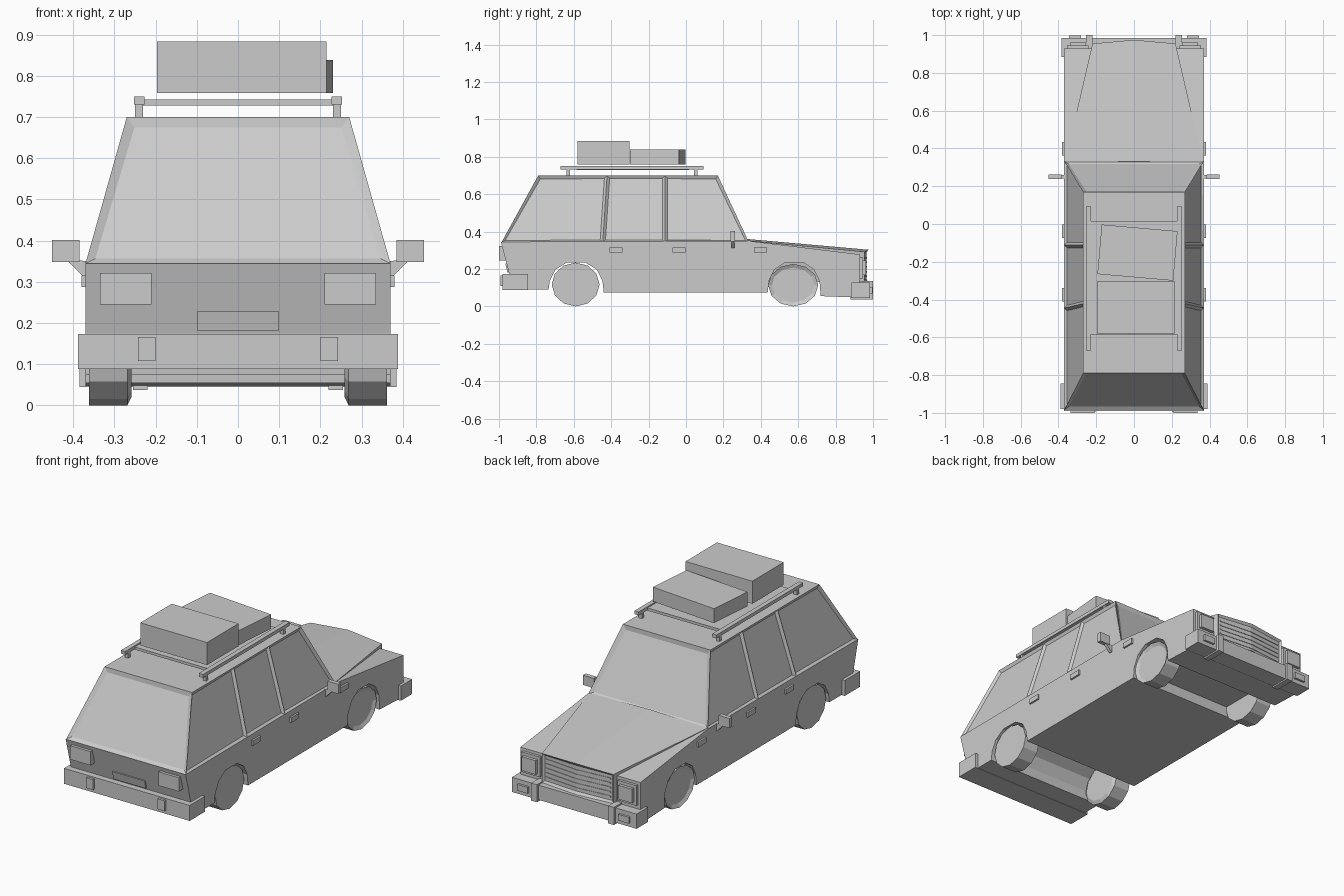
import bpy, bmesh, math
from mathutils import Vector, Matrix

if "Cube" in bpy.data.objects:
    bpy.data.objects.remove(bpy.data.objects["Cube"])


def finish(name, bm):
    bmesh.ops.recalc_face_normals(bm, faces=bm.faces[:])
    me = bpy.data.meshes.new(name)
    bm.to_mesh(me)
    bm.free()
    ob = bpy.data.objects.new(name, me)
    bpy.context.collection.objects.link(ob)
    return ob


def box(name, x, y, z, turn=0):
    """Box from (min, max) ranges, optionally turned about z."""
    bm = bmesh.new()
    bmesh.ops.create_cube(bm, size=1)
    for v in bm.verts:
        v.co = Vector(((x[1] - x[0]) * v.co.x, (y[1] - y[0]) * v.co.y, (z[1] - z[0]) * v.co.z))
        v.co = Matrix.Rotation(math.radians(turn), 3, 'Z') @ v.co
        v.co += Vector((sum(x) / 2, sum(y) / 2, sum(z) / 2))
    return finish(name, bm)


def pair(name, x, y, z):
    for side, s in (("right", 1), ("left", -1)):
        box(f"{name}_{side}", sorted((s * x[0], s * x[1])), y, z)


def hull(name, pts):
    bm = bmesh.new()
    for p in pts:
        bm.verts.new(p)
    bmesh.ops.convex_hull(bm, input=bm.verts[:])
    return finish(name, bm)


def arch(cy, y0, y1, z0, z1):
    """Wheel arch points from front edge y0 to rear edge y1."""
    r = (y1 - y0) / 2
    c = (y0 + y1) / 2
    mid = [(c - 0.97 * r * math.cos(a), 0.115 + 0.128 * math.sin(a))
           for a in (math.radians(d) for d in (10, 40, 70, 110, 140, 170))]
    return [(y0, z0)] + mid + [(y1, z1)]


# Lower body: side profile with both wheel arches, extruded across
profile = [(-0.99, 0.345), (-0.945, 0.175), (-0.945, 0.09)]
profile += arch(-0.59, -0.735, -0.44, 0.09, 0.075)
profile += arch(0.575, 0.437, 0.72, 0.075, 0.055)
profile += [(0.93, 0.047), (0.93, 0.278), (0.335, 0.35)]
bm = bmesh.new()
face = bm.faces.new([bm.verts.new((-0.37, y, z)) for y, z in profile])
ext = bmesh.ops.extrude_face_region(bm, geom=[face])
bmesh.ops.translate(bm, vec=(0.74, 0, 0), verts=[v for v in ext["geom"] if isinstance(v, bmesh.types.BMVert)])
finish("lower_body", bm)

# Cabin: tapered block with recessed windows
belt, roof = (-0.985, -0.445, -0.112, 0.335), (-0.79, -0.422, -0.112, 0.17)
bm = bmesh.new()
bot = {s: [bm.verts.new((s * 0.37, y, 0.345)) for y in belt] for s in (-1, 1)}
top = {s: [bm.verts.new((s * 0.27, y, 0.70)) for y in roof] for s in (-1, 1)}
sides = [bm.faces.new((bot[s][i], bot[s][i + 1], top[s][i + 1], top[s][i])) for s in (-1, 1) for i in range(3)]
ends = [bm.faces.new((bot[-1][i], bot[1][i], top[1][i], top[-1][i])) for i in (0, 3)]
for row in (bot, top):
    bm.faces.new(row[-1] + row[1][::-1])
bmesh.ops.recalc_face_normals(bm, faces=bm.faces[:])
bmesh.ops.inset_individual(bm, faces=sides, thickness=0.02, depth=-0.012)
bmesh.ops.inset_individual(bm, faces=ends, thickness=0.03, depth=-0.01)
finish("cabin", bm)

# Raised hood wedge ending in a pointed nose with a recessed grille
plan = [(-0.365, 0.33, 0.352), (0, 0.33, 0.36), (0.365, 0.33, 0.352),
        (0.22, 0.955, 0.292), (0, 0.975, 0.303), (-0.22, 0.955, 0.292)]
bm = bmesh.new()
up = [bm.verts.new(p) for p in plan]
low = [bm.verts.new((x, y, 0.13)) for x, y, z in plan]
walls = [bm.faces.new((low[i], low[(i + 1) % 6], up[(i + 1) % 6], up[i])) for i in range(6)]
for ring in (up, low):
    bm.faces.new((ring[0], ring[1], ring[4], ring[5]))
    bm.faces.new((ring[1], ring[2], ring[3], ring[4]))
bmesh.ops.recalc_face_normals(bm, faces=bm.faces[:])
bmesh.ops.inset_region(bm, faces=walls[3:5], thickness=0.015, depth=-0.01)
finish("hood_and_grille_frame", bm)

# Grille slats
for i in range(5):
    z = 0.16 + i * 0.025
    for s in (-1, 1):
        hull("grille_slat", [(x, y + d, z + h) for x, y in ((0, 0.962), (s * 0.2, 0.944))
                             for d in (-0.006, 0.006) for h in (-0.003, 0.005)])

# Front lamps and bumper
pair("headlight_housing", (0.24, 0.355), (0.92, 0.945), (0.15, 0.262))
pair("headlight", (0.255, 0.34), (0.94, 0.962), (0.167, 0.245))
box("front_bumper", (-0.385, 0.385), (0.885, 0.985), (0.045, 0.127))
pair("front_bumper_guard", (0.22, 0.255), (0.88, 1.0), (0.037, 0.135))
pair("bumper_lamp", (0.28, 0.345), (0.98, 0.997), (0.068, 0.103))

# Rear lamps, plate and bumper
pair("tail_light", (0.21, 0.335), (-1.0, -0.95), (0.245, 0.322))
hull("rear_plate", [(x, y + d, z) for x in (-0.1, 0.1) for d in (0, 0.03)
                    for y, z in ((-0.955, 0.182), (-0.966, 0.228))])
box("rear_bumper", (-0.388, 0.388), (-0.98, -0.845), (0.088, 0.174))
pair("rear_bumper_guard", (0.2, 0.243), (-0.993, -0.97), (0.108, 0.166))

# Wheels with recessed hubs
for where, y, ry, rz in (("rear", -0.59, 0.128, 0.117), ("front", 0.573, 0.134, 0.1135)):
    for side, s in (("right", 1), ("left", -1)):
        bm = bmesh.new()
        bmesh.ops.create_cone(bm, cap_ends=True, segments=12, radius1=1, radius2=1, depth=1)
        for v in bm.verts:
            v.co = Vector((s * 0.315 + v.co.z * 0.093, y + v.co.x * ry, rz + v.co.y * rz))
        bmesh.ops.recalc_face_normals(bm, faces=bm.faces[:])
        hub = [f for f in bm.faces if f.normal.x * s > 0.9]
        bmesh.ops.inset_individual(bm, faces=hub, thickness=0.02, depth=-0.01)
        finish(f"{where}_wheel_{side}", bm)

# Door handles and mirrors
for y in (-0.375, -0.038, 0.398):
    pair("door_handle", (0.36, 0.38), (y - 0.035, y + 0.035), (0.287, 0.315))
pair("mirror", (0.385, 0.452), (0.238, 0.262), (0.348, 0.402))
for s in (-1, 1):
    hull("mirror_arm", [(s * x, y, z) for y in (0.242, 0.26)
                        for x, z in ((0.365, 0.31), (0.365, 0.35), (0.385, 0.352), (0.412, 0.35), (0.375, 0.312))])

# Roof rack: rails, posts and deck
pair("roof_rail", (0.227, 0.253), (-0.67, 0.093), (0.731, 0.75))
for y in (-0.63, 0.052):
    pair("rail_post", (0.23, 0.25), (y - 0.009, y + 0.009), (0.695, 0.735))
box("rack_deck", (-0.232, 0.232), (-0.585, 0.015), (0.728, 0.743))

# Luggage
box("tall_case", (-0.197, 0.215), (-0.58, -0.303), (0.758, 0.884))
box("flat_case", (-0.183, 0.22), (-0.283, -0.02), (0.758, 0.838), turn=-5)
